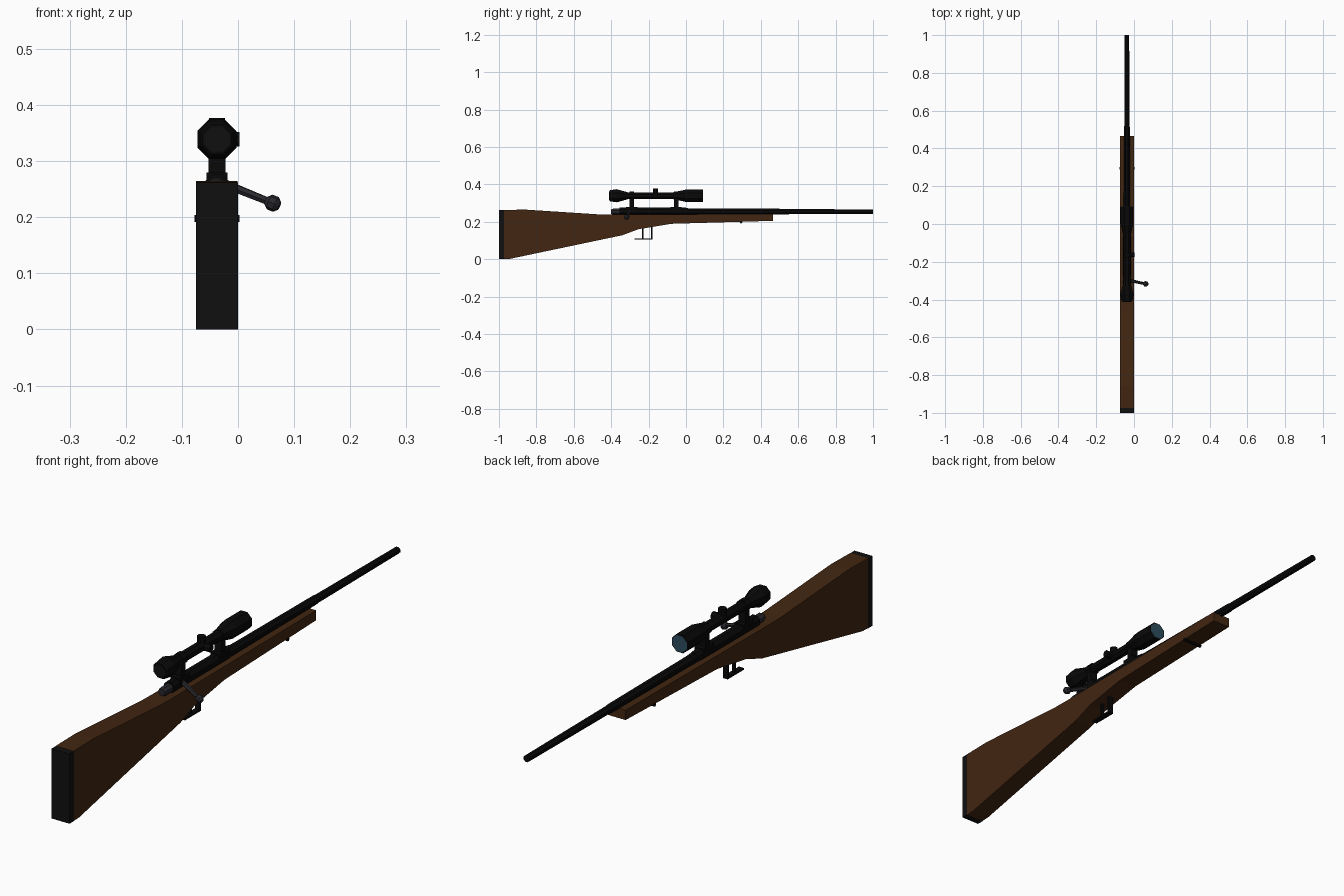
import bpy, bmesh, math
from mathutils import Vector

if "Cube" in bpy.data.objects:
    bpy.data.objects.remove(bpy.data.objects["Cube"])

CX = -0.0375  # centre plane of the rifle


def material(name, rgb):
    m = bpy.data.materials.new(name)
    m.diffuse_color = (*rgb, 1)
    m.use_nodes = True
    m.node_tree.nodes["Principled BSDF"].inputs["Base Color"].default_value = m.diffuse_color
    return m


WOOD = material("walnut_brown", (0.054, 0.019, 0.0055))
METAL = material("gun_black", (0.0025, 0.0025, 0.0027))
RUBBER = material("rubber_black", (0.005, 0.005, 0.005))
STEEL = material("bolt_steel", (0.021, 0.021, 0.027))
GLASS = material("lens_blue", (0.025, 0.075, 0.11))


def finish(name, bm, mats):
    bmesh.ops.recalc_face_normals(bm, faces=bm.faces)
    me = bpy.data.meshes.new(name)
    bm.to_mesh(me)
    bm.free()
    for m in mats:
        me.materials.append(m)
    ob = bpy.data.objects.new(name, me)
    bpy.context.collection.objects.link(ob)
    return ob


def lathe(name, stations, start, axis, mat, sides=8):
    """Faceted turned part: stations are (distance along axis, apothem)."""
    bm = bmesh.new()
    rot = Vector((0, 1, 0)).rotation_difference(Vector(axis).normalized())
    rings = []
    for d, r in stations:
        r /= math.cos(math.pi / sides)
        ring = []
        for i in range(sides):
            a = 2 * math.pi * (i + 0.5) / sides
            p = rot @ Vector((r * math.cos(a), d, r * math.sin(a)))
            ring.append(bm.verts.new(p + Vector(start)))
        rings.append(ring)
    for a, b in zip(rings, rings[1:]):
        for i in range(sides):
            j = (i + 1) % sides
            bm.faces.new((a[i], a[j], b[j], b[i]))
    bm.faces.new(rings[0])
    bm.faces.new(rings[-1])
    return finish(name, bm, [mat])


def box(name, x, y, z, mat):
    bm = bmesh.new()
    bmesh.ops.create_cube(bm, size=1)
    for v in bm.verts:
        v.co = [lo + (c + 0.5) * (hi - lo) for c, (lo, hi) in zip(v.co, (x, y, z))]
    return finish(name, bm, [mat])


def around(half):
    return (CX - half, CX + half)


# Wooden stock: side profile extruded across the width
profile = [(-0.975, 0.0), (-0.94, 0.002), (-0.34, 0.128), (-0.255, 0.16),
           (-0.08, 0.189), (0.465, 0.205), (0.465, 0.242), (-0.40, 0.238),
           (-0.46, 0.239), (-0.86, 0.265), (-0.975, 0.263)]
bm = bmesh.new()
face = bm.faces.new([bm.verts.new((CX - 0.037, y, z)) for y, z in profile])
out = bmesh.ops.extrude_face_region(bm, geom=[face])
for v in out["geom"]:
    if isinstance(v, bmesh.types.BMVert):
        v.co.x += 0.074
finish("stock", bm, [WOOD])
box("butt_pad", around(0.0375), (-1.0, -0.974), (0.0, 0.262), RUBBER)

# Barrel, receiver and bolt
lathe("barrel", [(-0.02, 0.018), (0.1, 0.017), (0.51, 0.0155), (0.52, 0.014),
                 (0.64, 0.0135), (1.0, 0.012)], (CX, 0, 0.254), (0, 1, 0), METAL)
lathe("receiver", [(-0.355, 0.021), (-0.02, 0.021), (0.01, 0.018)],
      (CX, 0, 0.256), (0, 1, 0), METAL)
lathe("bolt_shroud", [(-0.40, 0.012), (-0.39, 0.016), (-0.35, 0.016)],
      (CX, 0, 0.254), (0, 1, 0), STEEL)
handle_start = Vector((CX + 0.01, -0.298, 0.261))
knob = Vector((0.062, -0.317, 0.225))
reach = knob - handle_start
lathe("bolt_handle", [(0, 0.0075), (reach.length, 0.006)], handle_start, reach, STEEL, 6)
lathe("bolt_knob", [(-0.013, 0.007), (-0.006, 0.013), (0.006, 0.013), (0.013, 0.007)],
      knob, reach, STEEL)

# Scope with turrets, lens and mounts
SZ = 0.339
lathe("scope_body", [(-0.41, 0.026), (-0.405, 0.030), (-0.37, 0.035), (-0.31, 0.018),
                     (-0.07, 0.018), (0.0, 0.033), (0.09, 0.033)],
      (CX, 0, SZ), (0, 1, 0), METAL)
lathe("front_lens", [(0.086, 0.030), (0.0915, 0.030)], (CX, 0, SZ), (0, 1, 0), GLASS)
lathe("rear_lens", [(-0.412, 0.022), (-0.405, 0.022)], (CX, 0, SZ), (0, 1, 0), RUBBER)
lathe("top_turret", [(0, 0.014), (0.038, 0.014)], (CX, -0.163, SZ), (0, 0, 1), METAL)
lathe("side_turret", [(0, 0.013), (0.040, 0.013)], (CX, -0.163, SZ), (1, 0, 0), METAL)
for label, y in (("rear", -0.29), ("front", -0.053)):
    box(label + "_mount_post", around(0.015), (y - 0.012, y + 0.012), (0.265, 0.335), METAL)
    lathe(label + "_mount_ring", [(y - 0.012, 0.022), (y + 0.012, 0.022)],
          (CX, 0, SZ), (0, 1, 0), METAL)
    box(label + "_mount_base", around(0.019), (y - 0.03, y + 0.03), (0.262, 0.280), METAL)

# Trigger and its guard
box("guard_strip", around(0.010), (-0.275, -0.18), (0.104, 0.111), METAL)
box("guard_post", around(0.010), (-0.187, -0.18), (0.104, 0.18), METAL)
box("trigger", around(0.005), (-0.235, -0.227), (0.111, 0.17), METAL)

# Sling swivel pin under the fore-end
lathe("sling_pin", [(-0.040, 0.006), (0.040, 0.006)], (CX, 0.295, 0.198), (1, 0, 0), METAL)
